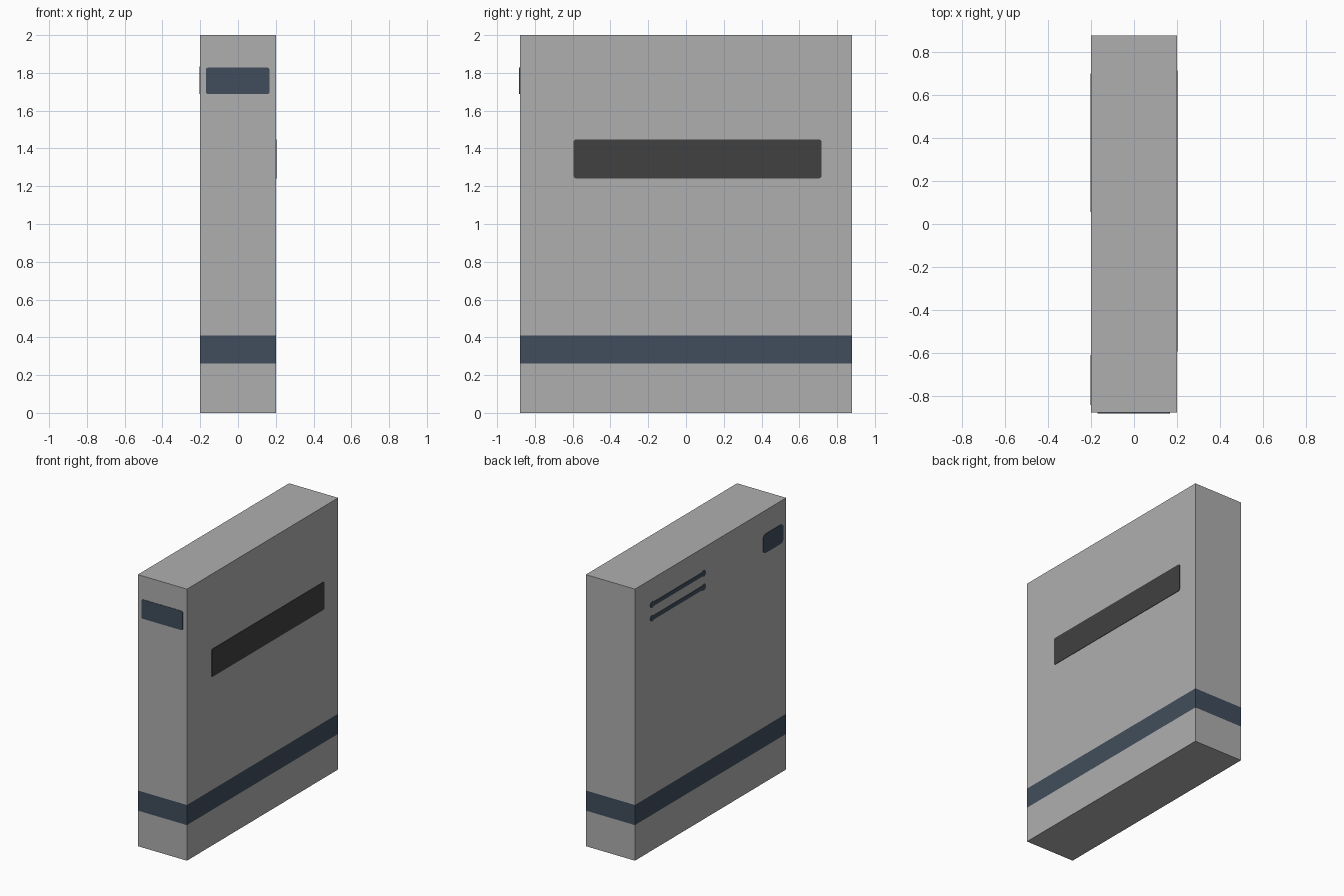
import bpy, bmesh, math
from mathutils import Matrix, Vector

if "Cube" in bpy.data.objects:
    bpy.data.objects.remove(bpy.data.objects["Cube"])

W, D, H = 0.2, 0.88, 2.0      # half width, half depth, height
T = 0.003                     # plate thickness


def material(name, rgb):
    m = bpy.data.materials.new(name)
    m.diffuse_color = (*rgb, 1)
    m.use_nodes = True
    m.node_tree.nodes["Principled BSDF"].inputs["Base Color"].default_value = m.diffuse_color
    return m


GREY = material("light grey", (0.43, 0.43, 0.43))
NAVY = material("slate blue", (0.053, 0.076, 0.107))
DARK = material("charcoal", (0.052, 0.052, 0.052))


def finish(name, bm, mats):
    mesh = bpy.data.meshes.new(name)
    bm.to_mesh(mesh)
    bm.free()
    for m in mats:
        mesh.materials.append(m)
    obj = bpy.data.objects.new(name, mesh)
    bpy.context.collection.objects.link(obj)
    return obj


def plate(name, side, a0, a1, z0, z1, r, mat):
    """Thin rounded rectangle on a side; a is x on the front, y on the sides."""
    pts = []
    corners = [(a1 - r, z1 - r), (a0 + r, z1 - r), (a0 + r, z0 + r), (a1 - r, z0 + r)]
    for i, (ca, cz) in enumerate(corners):
        for k in range(5):
            t = math.pi / 2 * (i + k / 4)
            pts.append((ca + r * math.cos(t), cz + r * math.sin(t)))
    place, out = {
        "front": (lambda a, z: (a, -D, z), Vector((0, -T, 0))),
        "right": (lambda a, z: (W, a, z), Vector((T, 0, 0))),
        "left": (lambda a, z: (-W, a, z), Vector((-T, 0, 0))),
    }[side]
    bm = bmesh.new()
    face = bm.faces.new([bm.verts.new(place(a, z)) for a, z in pts])
    ext = bmesh.ops.extrude_face_region(bm, geom=[face], use_keep_orig=True)
    bmesh.ops.translate(bm, vec=out, verts=[v for v in ext["geom"] if isinstance(v, bmesh.types.BMVert)])
    bmesh.ops.recalc_face_normals(bm, faces=bm.faces)
    return finish(name, bm, [mat])


# Box body, cut at the stripe edges and coloured by height
bm = bmesh.new()
bmesh.ops.create_cube(bm, size=2, matrix=Matrix.Translation((0, 0, H / 2)) @ Matrix.Diagonal((W, D, H / 2, 1)))
for z in (0.262, 0.41):
    bmesh.ops.bisect_plane(bm, geom=bm.verts[:] + bm.edges[:] + bm.faces[:],
                           plane_co=(0, 0, z), plane_no=(0, 0, 1))
for f in bm.faces:
    f.material_index = int(0.262 < f.calc_center_median().z < 0.41)
finish("box_body", bm, [GREY, NAVY])

# Labels near the top front corner
plate("front_label", "front", -0.17, 0.167, 1.687, 1.828, 0.012, NAVY)
plate("left_label", "left", -0.845, -0.61, 1.687, 1.828, 0.03, NAVY)

# Wide dark panel on the right side
plate("right_panel", "right", -0.595, 0.717, 1.242, 1.447, 0.012, DARK)

# Two slim bars with round ends on the left side
for i, z in enumerate((1.81, 1.71)):
    plate(f"left_bar_{i}", "left", 0.08, 0.68, z - 0.015, z + 0.015, 0.01, NAVY)
    for j, y in enumerate((0.08, 0.68)):
        plate(f"left_bar_{i}_end_{j}", "left", y - 0.023, y + 0.023, z - 0.023, z + 0.023, 0.0229, NAVY)
